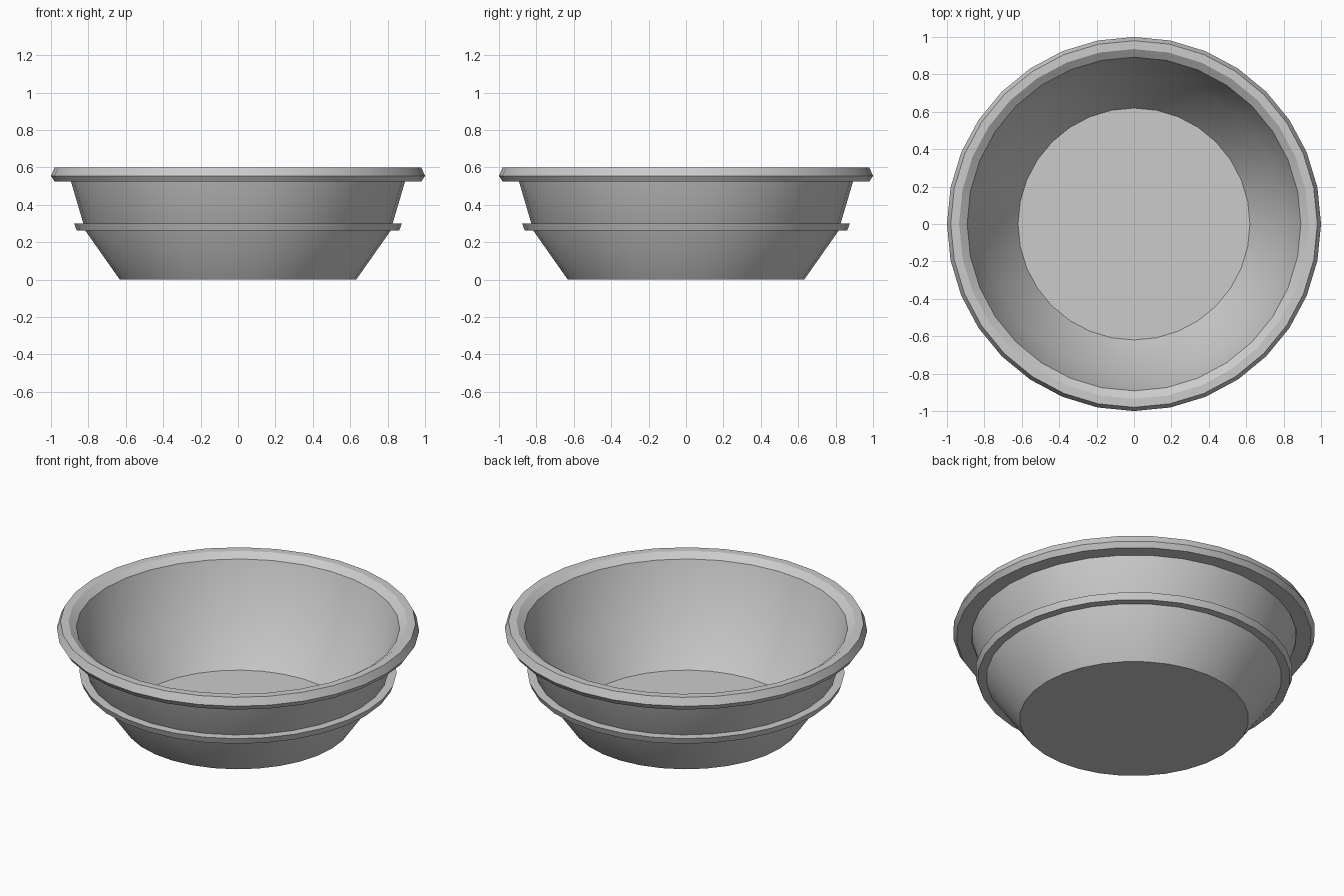
import bpy, bmesh, math

SIDES = 32

cube = bpy.data.objects.get("Cube")
if cube:
    bpy.data.objects.remove(cube, do_unlink=True)

grey = bpy.data.materials.new("plain grey")
grey.use_nodes = True
grey.diffuse_color = (0.6, 0.6, 0.6, 1)
grey.node_tree.nodes["Principled BSDF"].inputs["Base Color"].default_value = (0.6, 0.6, 0.6, 1)


def lathe(name, profile, closed):
    """Turn (radius, height) points around z; an open profile gets flat end discs."""
    bm = bmesh.new()
    rings = []
    for r, z in profile:
        angles = [2 * math.pi * i / SIDES for i in range(SIDES)]
        rings.append([bm.verts.new((r * math.cos(a), r * math.sin(a), z)) for a in angles])
    pairs = list(zip(rings, rings[1:]))
    if closed:
        pairs.append((rings[-1], rings[0]))
    else:
        bm.faces.new(rings[0][::-1])
        bm.faces.new(rings[-1])
    for low, high in pairs:
        for i in range(SIDES):
            j = (i + 1) % SIDES
            bm.faces.new((low[i], low[j], high[j], high[i]))
    bmesh.ops.recalc_face_normals(bm, faces=bm.faces)
    mesh = bpy.data.meshes.new(name)
    bm.to_mesh(mesh)
    bm.free()
    mesh.materials.append(grey)
    obj = bpy.data.objects.new(name, mesh)
    bpy.context.collection.objects.link(obj)
    bpy.ops.object.select_all(action='DESELECT')
    obj.select_set(True)
    bpy.context.view_layer.objects.active = obj
    bpy.ops.object.shade_smooth_by_angle(angle=math.radians(30))
    return obj


# Thin-walled bowl: up the outside, over the lip, down to the inner floor
lathe("bowl", [(0.632, 0), (0.815, 0.26), (0.905, 0.565),
               (0.892, 0.57), (0.80, 0.27), (0.62, 0.02)], closed=False)

# Overhanging rim with bevelled outer and inner edges
lathe("rim", [(0.897, 0.525), (0.98, 0.525), (1.0, 0.555),
              (0.98, 0.6), (0.935, 0.6), (0.892, 0.57)], closed=True)

# Narrow flared band around the waist
lathe("waist_band", [(0.808, 0.262), (0.862, 0.262),
                     (0.876, 0.3), (0.82, 0.3)], closed=True)
